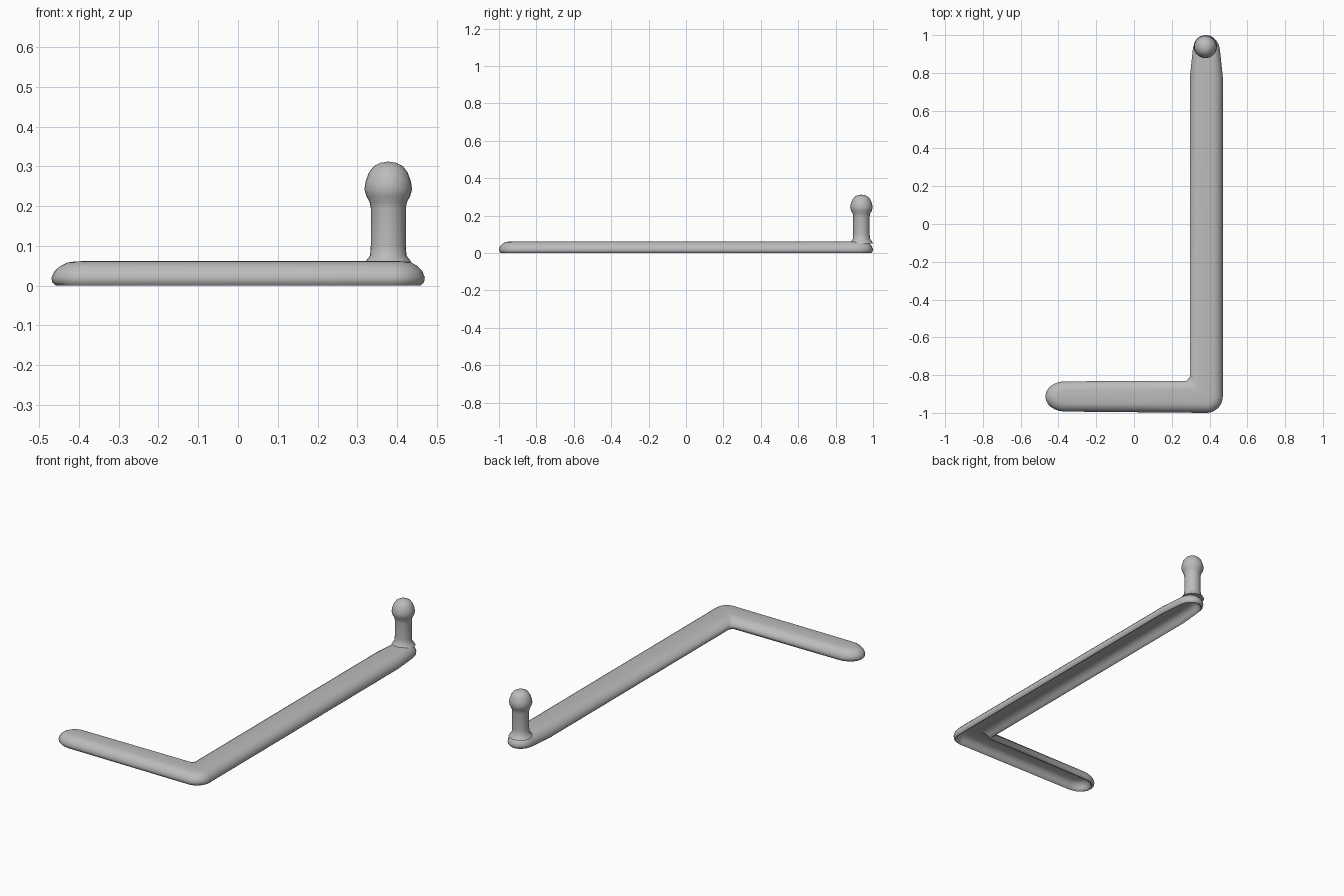
import bpy, bmesh, math

if "Cube" in bpy.data.objects:
    bpy.data.objects.remove(bpy.data.objects["Cube"])

grey = bpy.data.materials.new("plain grey")
grey.use_nodes = True
colour = (0.5, 0.5, 0.5, 1)
grey.diffuse_color = colour
grey.node_tree.nodes["Principled BSDF"].inputs["Base Color"].default_value = colour

CX, CY, W = 0.383, -0.913, 0.087   # corner of the centre line, half width


def arc(cx, cy, rx, ry, start, end, n=12):
    angles = [math.radians(start + (end - start) * i / n) for i in range(n + 1)]
    return [(cx + rx * math.cos(a), cy + ry * math.sin(a)) for a in angles]


def outline(w):
    """Closed L-shaped outline at distance w from the centre line."""
    pts = arc(-0.365, CY, w * 1.2, w * 0.92, 270, 90)         # rounded arm end
    pts += [(CX - w * 1.2, CY + w * 0.95), (CX - w, CY + w * 1.2)]  # inner corner
    pts += [(CX - w, 0.78)]
    pts += arc(CX, 0.91, w * 0.84, w * 1.03, 180, 0)          # rounded post end
    pts += [(CX + w, 0.78)]
    pts += arc(CX, CY, w, w, 0, -90)                          # outer corner
    return pts


def loft(bm, rings):
    rows = [[bm.verts.new(p) for p in ring] for ring in rings]
    for a, b in zip(rows, rows[1:]):
        for i in range(len(a)):
            j = (i + 1) % len(a)
            bm.faces.new((a[i], a[j], b[j], b[i]))


def finish(name, bm, angle):
    bmesh.ops.remove_doubles(bm, verts=bm.verts, dist=0.0003)
    bmesh.ops.recalc_face_normals(bm, faces=bm.faces)
    mesh = bpy.data.meshes.new(name)
    bm.to_mesh(mesh)
    bm.free()
    obj = bpy.data.objects.new(name, mesh)
    bpy.context.collection.objects.link(obj)
    mesh.materials.append(grey)
    bpy.ops.object.select_all(action="DESELECT")
    obj.select_set(True)
    bpy.context.view_layer.objects.active = obj
    bpy.ops.object.shade_smooth_by_angle(angle=math.radians(angle))


# L-shaped bar: rounded on top, hollowed underneath (inset, height)
profile = [(W, 0.062), (0.05, 0.061), (0.034, 0.058), (0.018, 0.049),
           (0.006, 0.036), (0, 0.02), (0.002, 0.008), (0.01, 0),
           (0.018, 0.003), (0.024, 0.018), (0.036, 0.034), (0.052, 0.042), (W, 0.044)]
bm = bmesh.new()
loft(bm, [[(x, y, z) for x, y in outline(W - inset)] for inset, z in profile])
finish("bar", bm, 60)

# Upright post with a rounded, mushroom-like head (radius, height)
post = [(0, 0.05), (0.062, 0.052), (0.054, 0.065), (0.046, 0.075), (0.044, 0.1),
        (0.044, 0.195), (0.047, 0.21), (0.055, 0.225), (0.06, 0.242),
        (0.057, 0.262), (0.049, 0.284), (0.037, 0.3), (0.02, 0.309), (0, 0.312)]
bm = bmesh.new()
loft(bm, [[(x, y, z) for x, y in arc(0.378, 0.938, r, r, 0, 345, 23)] for r, z in post])
finish("post", bm, 50)
